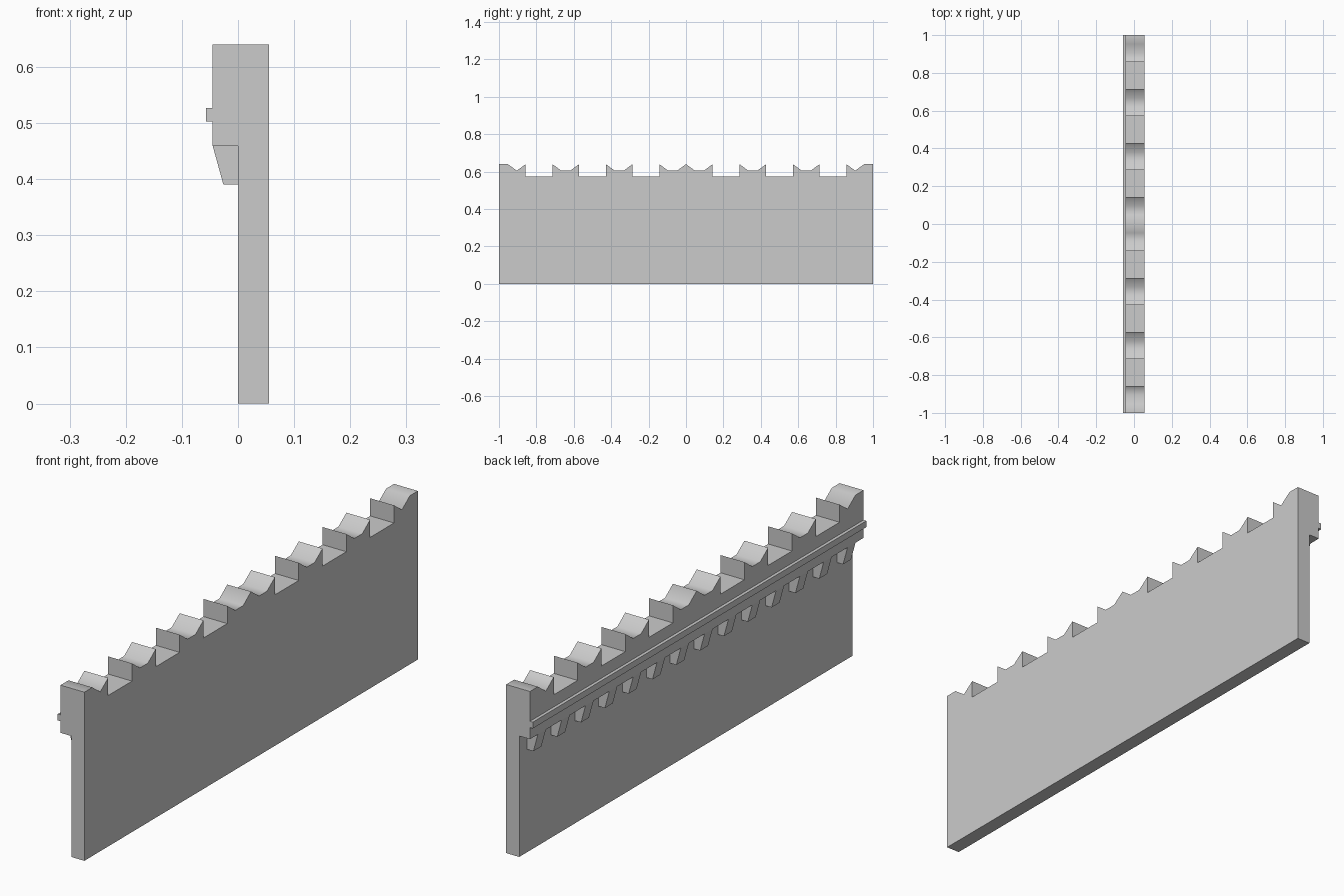
import bpy, bmesh, math

if "Cube" in bpy.data.objects:
    bpy.data.objects.remove(bpy.data.objects["Cube"])

TOP, DIP, SILL = 0.64, 0.605, 0.573      # merlon tip, merlon saddle, crenel floor
FRONT, BACK = -0.045, 0.055              # parapet faces in x
CELL = 1 / 7


def finish(name, bm):
    bmesh.ops.recalc_face_normals(bm, faces=bm.faces)
    me = bpy.data.meshes.new(name)
    bm.to_mesh(me)
    bm.free()
    ob = bpy.data.objects.new(name, me)
    bpy.context.collection.objects.link(ob)
    return ob


def prism(bm, ring, direction):
    face = bm.faces.new([bm.verts.new(p) for p in ring])
    new = bmesh.ops.extrude_face_region(bm, geom=[face])["geom"]
    bmesh.ops.translate(bm, vec=direction,
                        verts=[g for g in new if isinstance(g, bmesh.types.BMVert)])


def bar(name, x0, x1, y, z0, z1):
    bm = bmesh.new()
    prism(bm, [(x0, -y, z0), (x1, -y, z0), (x1, -y, z1), (x0, -y, z1)], (0, 2 * y, 0))
    return finish(name, bm)


# Battlement outline for y >= 0: half of the centre merlon, two merlons, end merlon
s = CELL / 3
half = [(0, TOP), (s, DIP), (2 * s, DIP), (CELL, TOP)]
for k in (1, 3):
    y = k * CELL
    half += [(y, SILL), (y + CELL, SILL)]
    y += CELL
    half += [(y, TOP), (y + s, DIP), (y + 2 * s, DIP), (y + CELL, TOP)]
half += [(5 * CELL, SILL), (6 * CELL, SILL), (6 * CELL, TOP),
         (6 * CELL + s, DIP), (6 * CELL + 2 * s, TOP), (1, TOP)]
outline = [(-y, z) for y, z in reversed(half[1:])] + half + [(1, 0), (-1, 0)]

# Wall with battlements, lower front cut back so the parapet overhangs
bm = bmesh.new()
prism(bm, [(FRONT, y, z) for y, z in outline], (BACK - FRONT, 0, 0))
wall = finish("battlement_wall", bm)
cutter = bar("overhang_cutter", -0.2, 0, 1.2, -0.2, 0.459)
cutter.hide_render = True
mod = wall.modifiers.new("overhang", "BOOLEAN")
mod.operation = "DIFFERENCE"
mod.solver = "EXACT"
mod.object = cutter
bpy.context.view_layer.objects.active = wall
wall.select_set(True)
bpy.ops.object.modifier_apply(modifier=mod.name)
bpy.data.objects.remove(cutter)
bpy.ops.object.shade_smooth_by_angle(angle=math.radians(75))

# String course along the parapet
bar("string_course", -0.057, FRONT, 1, 0.503, 0.527)

# Row of tapered corbels under the overhang
bm = bmesh.new()
for i in range(14):
    y = -1 + i * CELL + s
    prism(bm, [(0, y, 0.39), (-0.026, y, 0.39), (FRONT, y, 0.459), (0, y, 0.459)], (0, s, 0))
finish("corbels", bm)
